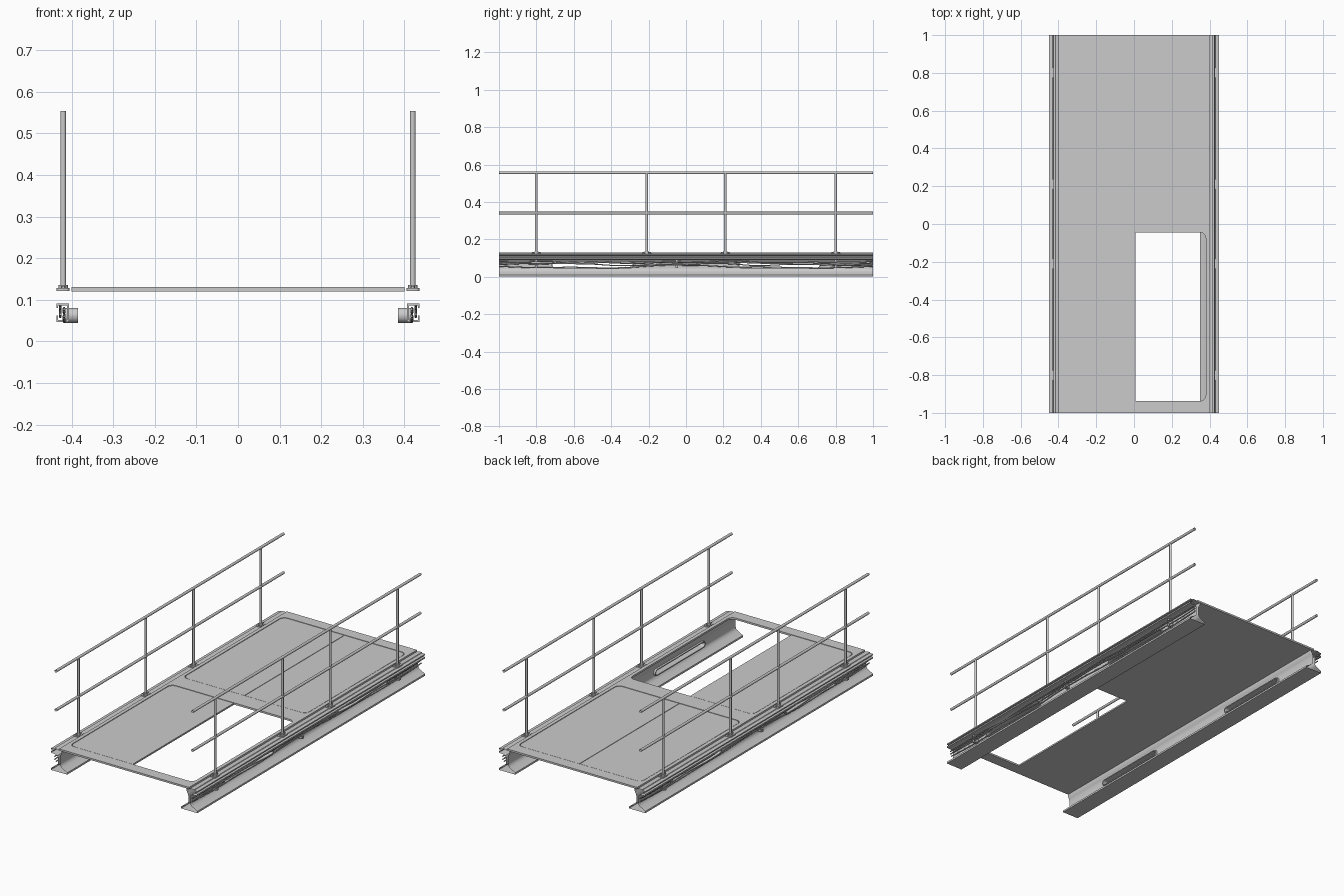
import bpy, bmesh, math, random

if "Cube" in bpy.data.objects:
    bpy.data.objects.remove(bpy.data.objects["Cube"])

random.seed(4)
AX = {'x': lambda a, b, d: (d, a, b), 'y': lambda a, b, d: (a, d, b), 'z': lambda a, b, d: (a, b, d)}


def finish(name, bm):
    bmesh.ops.recalc_face_normals(bm, faces=bm.faces)
    me = bpy.data.meshes.new(name)
    bm.to_mesh(me)
    bm.free()
    ob = bpy.data.objects.new(name, me)
    bpy.context.collection.objects.link(ob)
    return ob


def add_prism(bm, pts, axis, d0, d1, hole=None):
    """Extrude a 2D outline along an axis; an optional matching hole makes a ring."""
    def ring(p, d):
        return [bm.verts.new(AX[axis](a, b, d)) for a, b in p]

    def wall(r, s):
        n = len(r)
        for i in range(n):
            bm.faces.new((r[i], r[(i + 1) % n], s[(i + 1) % n], s[i]))
    a, b = ring(pts, d0), ring(pts, d1)
    wall(a, b)
    if hole:
        c, d = ring(hole, d0), ring(hole, d1)
        wall(c, d)
        wall(a, c)
        wall(b, d)
    else:
        bm.faces.new(a)
        bm.faces.new(b)


def prism(name, *args):
    bm = bmesh.new()
    add_prism(bm, *args)
    return finish(name, bm)


def rounded(x0, x1, y0, y1, radii, n=6):
    """Rectangle outline, corner radii from lower left anticlockwise."""
    out = []
    corners = [(x0, y0, 1, 1, 180), (x1, y0, -1, 1, 270), (x1, y1, -1, -1, 0), (x0, y1, 1, -1, 90)]
    for (x, y, sx, sy, a0), r in zip(corners, radii):
        if r == 0:
            out.append((x, y))
            continue
        for i in range(n + 1):
            t = math.radians(a0 + 90 * i / n)
            out.append((x + sx * r + r * math.cos(t), y + sy * r + r * math.sin(t)))
    return out


def cut(ob, cutters):
    """Subtract cutters and bake the result."""
    for c in cutters:
        c.hide_render = True
        m = ob.modifiers.new("cut", 'BOOLEAN')
        m.operation, m.solver, m.object = 'DIFFERENCE', 'EXACT', c
    dg = bpy.context.evaluated_depsgraph_get()
    dg.update()
    me = bpy.data.meshes.new_from_object(ob.evaluated_get(dg))
    ob.modifiers.clear()
    ob.data = me
    for c in cutters:
        bpy.data.objects.remove(c)


def mirror(ob):
    ob.modifiers.new("mirror", 'MIRROR')


def tube(name, pts, r, kind='POLY', res=4):
    """Open-ended round tube along a path."""
    cu = bpy.data.curves.new(name, 'CURVE')
    cu.dimensions = '3D'
    cu.bevel_depth, cu.bevel_resolution, cu.resolution_u = r, res, 5
    sp = cu.splines.new(kind)
    sp.points.add(len(pts) - 1)
    for p, co in zip(sp.points, pts):
        p.co = (*co, 1)
    if kind == 'NURBS':
        sp.order_u, sp.use_endpoint_u = 4, True
    ob = bpy.data.objects.new(name, cu)
    bpy.context.collection.objects.link(ob)


# Side beam: flanged section with a slotted web and open ends
section = [(.35, 0), (.45, 0), (.45, .01), (.418, .027), (.409, .036), (.407, .045), (.407, .082),
           (.411, .089), (.42, .093), (.45, .096), (.45, .104), (.437, .106), (.437, .112),
           (.45, .114), (.45, .12), (.432, .122), (.43, .125), (.412, .125), (.40, .1205), (.385, .1205),
           (.385, .105), (.391, .095), (.395, .082), (.395, .045), (.392, .036), (.382, .027), (.35, .01)]
beam = prism("side_beam", section, 'y', -1, 1)
cut(beam, [prism("slot_cutter", rounded(y - .215, y + .215, .0485, .0765, [.0135] * 4), 'x', .37, .43)
           for y in (-.5, .5)])
bm = bmesh.new()
bm.from_mesh(beam.data)
bm.normal_update()
ends = [f for f in bm.faces if abs(f.calc_center_median().y) > .999]
bmesh.ops.delete(bm, geom=ends, context='FACES')
bm.to_mesh(beam.data)
bm.free()
mirror(beam)

# Raised collars around the slots
bm = bmesh.new()
for y in (-.5, .5):
    add_prism(bm, rounded(y - .22, y + .22, .0445, .0805, [.0175] * 4), 'x', .384, .416,
              rounded(y - .214, y + .214, .05, .075, [.012] * 4))
mirror(finish("slot_collars", bm))

# Deck with two shallow rounded wells and one open hatch
R, g = .03, .003
deck = prism("deck", rounded(-.40, .40, -1, 1, [0] * 4), 'z', .12, .13)
cut(deck, [prism("well_cutter", rounded(-.38, .38, y0, y1, [R] * 4), 'z', .123, .15)
           for y0, y1 in ((-.937, -.045), (.055, .937))])
cut(deck, [prism("hatch_cutter", rounded(.008, .38, -.937, -.045, (0, R, R, 0)), 'z', .1, .15)])

# Floor panels; the front right one is left out as a hatch
for name, x0, x1, y0, y1, rad in (
        ("floor_panel_front_left", -.38 + g, .0075, -.937 + g, -.045 - g, (R, 0, 0, R)),
        ("floor_panel_back_left", -.38 + g, -.0015, .055 + g, .937 - g, (R, 0, 0, R)),
        ("floor_panel_back_right", .0015, .38 - g, .055 + g, .937 - g, (0, R, R, 0))):
    prism(name, rounded(x0, x1, y0, y1, rad), 'z', .1232, .129)

# Post feet with a collar and bolts
bm = bmesh.new()
for y in (-.8, -.21, .21, .8):
    add_prism(bm, rounded(.405, .436, y - .026, y + .026, [.008] * 4, 3), 'z', .121, .128)
    for cy, r, top in ((y, .011, .135), (y - .018, .005, .133), (y + .018, .005, .133)):
        n = 12 if cy == y else 6
        add_prism(bm, [(.42 + r * math.cos(2 * math.pi * i / n), cy + r * math.sin(2 * math.pi * i / n))
                       for i in range(n)], 'z', .127, top)
mirror(finish("post_feet", bm))

# Cable hangers: C-shaped hooks on the web
hook = [(.406, .047), (.436, .047), (.436, .062), (.432, .062), (.432, .051), (.411, .051),
        (.411, .086), (.432, .086), (.432, .08), (.436, .08), (.436, .091), (.406, .091)]
bm = bmesh.new()
for y in (-.8, -.05, .8):
    add_prism(bm, hook, 'y', y - .007, y + .007)
mirror(finish("cable_hangers", bm))

# Cable sag paths, shared by both sides
cables = []
for k in range(4):
    x, z = .418 + .009 * (k % 2), .056 + .0085 * k
    cables.append([(x, -1 + i / 8, z + (random.uniform(-.011, .009) if 0 < i < 16 else 0)) for i in range(17)])

# Railings and cables on each side
for s, side in ((-1, "left"), (1, "right")):
    tube(side + "_top_rail", [(s * .42, -1, .556), (s * .42, 1, .556)], .0075)
    tube(side + "_mid_rail", [(s * .42, -1, .34), (s * .42, 1, .34)], .0075)
    for i, y in enumerate((-.8, -.21, .21, .8)):
        tube(f"{side}_post_{i + 1}", [(s * .42, y, .128), (s * .42, y, .554)], .0068)
    for i, path in enumerate(cables):
        tube(f"{side}_cable_{i + 1}", [(s * x, y, z) for x, y, z in path], .0032, 'NURBS', 1)

# Smooth shading with sharp edges kept
bpy.ops.object.select_all(action='DESELECT')
for n in ("side_beam", "slot_collars", "post_feet"):
    bpy.data.objects[n].select_set(True)
bpy.context.view_layer.objects.active = beam
bpy.ops.object.shade_smooth_by_angle(angle=math.radians(35))
